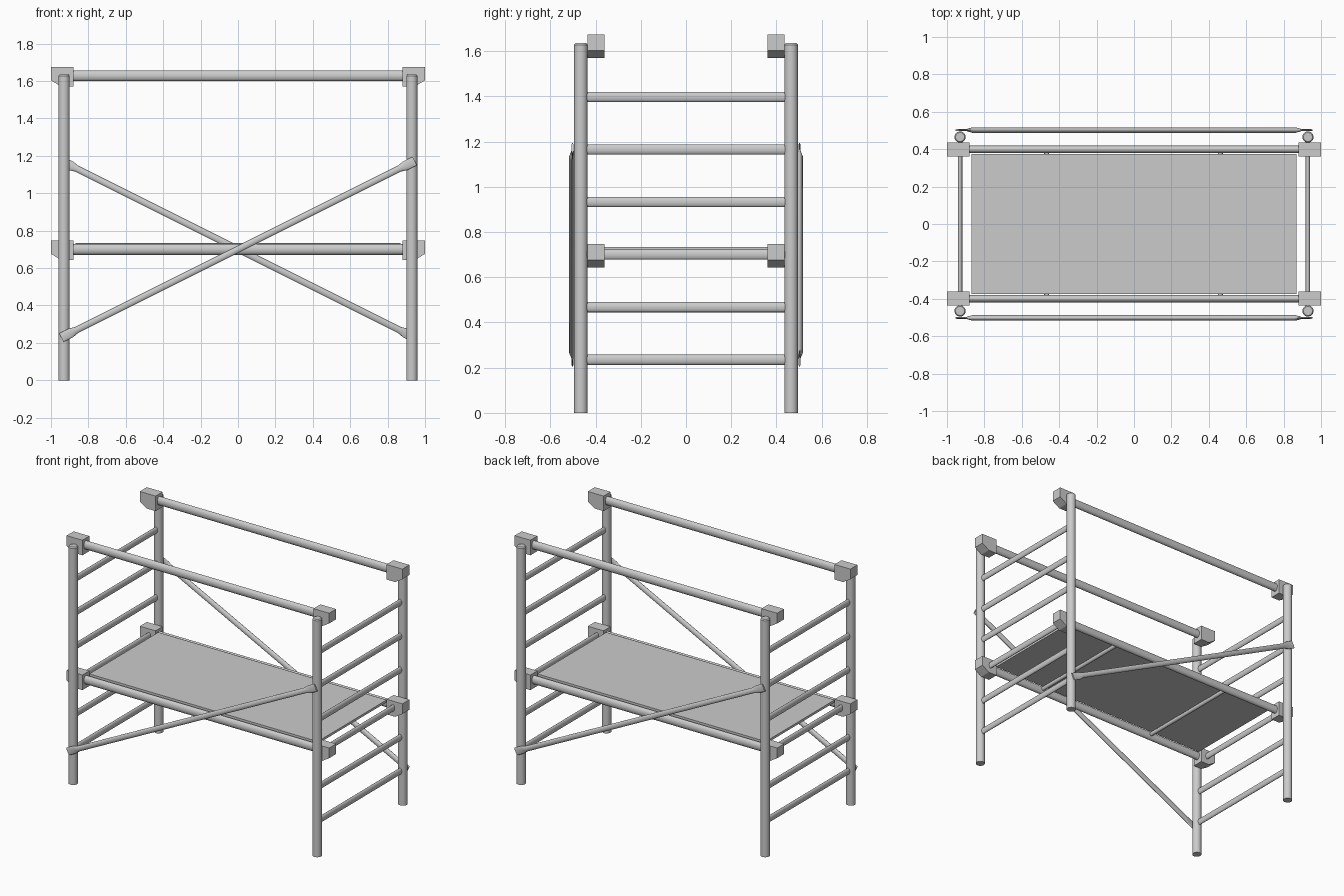
import bpy, bmesh
from math import sin, cos, pi, atan2, radians
from mathutils import Vector, Matrix

if "Cube" in bpy.data.objects:
    bpy.data.objects.remove(bpy.data.objects["Cube"])


def finish(name, bm, matrix=None, smooth=True):
    bmesh.ops.recalc_face_normals(bm, faces=bm.faces)
    me = bpy.data.meshes.new(name)
    if matrix:
        bm.transform(matrix)
    bm.to_mesh(me)
    bm.free()
    ob = bpy.data.objects.new(name, me)
    bpy.context.collection.objects.link(ob)
    if smooth:
        bpy.ops.object.select_all(action='DESELECT')
        ob.select_set(True)
        bpy.context.view_layer.objects.active = ob
        bpy.ops.object.shade_smooth_by_angle(angle=radians(35))
    return ob


def loft(name, sections, matrix, n=24):
    """Oval tube along local z; sections are (z, x radius, y radius)."""
    bm = bmesh.new()
    rings = [[bm.verts.new((rx * cos(2 * pi * i / n), ry * sin(2 * pi * i / n), z))
              for i in range(n)] for z, rx, ry in sections]
    for a, b in zip(rings, rings[1:]):
        for i in range(n):
            j = (i + 1) % n
            bm.faces.new((a[i], a[j], b[j], b[i]))
    bm.faces.new(rings[0])
    bm.faces.new(rings[-1])
    return finish(name, bm, matrix)


def place(loc, axis='Z', angle=0):
    return Matrix.Translation(loc) @ Matrix.Rotation(angle, 4, axis)


RX, RY, TOP = 0.93, 0.465, 1.635
DECK_Z = 0.70
LEVELS = {"deck": DECK_Z, "guard": 1.628}

# end frames: posts and rungs
for sx in (-1, 1):
    for sy in (-1, 1):
        loft("frame_post", [(0, .03, .03), (TOP - .007, .03, .03), (TOP, .024, .024)],
             place((sx * RX, sy * RY, 0)))
    for k in range(6):
        h = RY - .01
        loft("ladder_rung", [(-h, .012, .0225), (h, .012, .0225)],
             place((sx * RX, 0, .235 + .2325 * k), 'X', pi / 2))

# long rails with a chamfered clamp at each end
for level, z in LEVELS.items():
    for sy in (-1, 1):
        loft(level + "_rail", [(-.89, .029, .02), (.89, .029, .02)],
             place((0, sy * .399, z), 'Y', pi / 2))
        for sx in (-1, 1):
            c = z - .006
            profile = [(.88, c + .052), (1.0, c + .052), (1.0, c - .018),
                       (.945, c - .052), (.88, c - .052)]
            bm = bmesh.new()
            face = bm.faces.new([bm.verts.new((sx * x, sy * .36, pz)) for x, pz in profile])
            new = bmesh.ops.extrude_face_region(bm, geom=[face])["geom"]
            bmesh.ops.translate(bm, vec=(0, sy * .076, 0),
                                verts=[v for v in new if isinstance(v, bmesh.types.BMVert)])
            finish(level + "_clamp", bm, smooth=False)

# deck panel and its two cross supports
bm = bmesh.new()
bmesh.ops.create_cube(bm, size=1)
bmesh.ops.scale(bm, vec=(1.74, .75, .016), verts=bm.verts)
finish("deck_panel", bm, Matrix.Translation((0, 0, .725)), smooth=False)
for x in (-.467, .462):
    loft("deck_support", [(-.39, .013, .014), (.39, .013, .014)],
         place((x, 0, .704), 'X', pi / 2), 16)

# diagonal braces with flattened ends, opposite slopes front and back
half = [(1.056, .026, .005), (1.0, .026, .005), (.965, .018, .015)]
brace = [(-z, a, b) for z, a, b in half] + half[::-1]
slope = atan2(.93, 1.86)
for sy in (-1, 1):
    loft("diagonal_brace", brace, place((0, sy * .502, DECK_Z), 'Y', pi / 2 + sy * slope))
